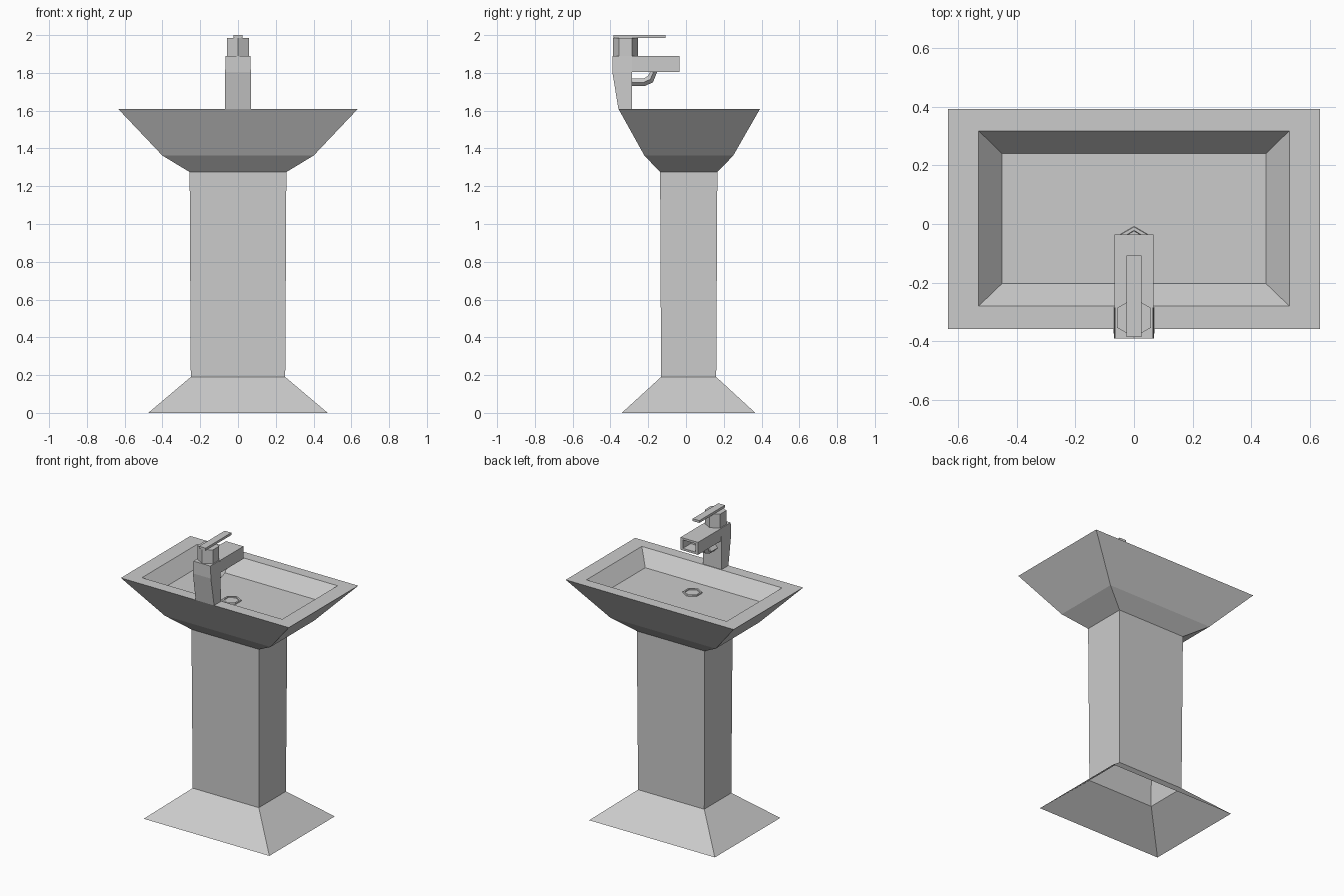
import bpy, bmesh, math

if "Cube" in bpy.data.objects:
    bpy.data.objects.remove(bpy.data.objects["Cube"])


def finish(name, bm):
    bmesh.ops.recalc_face_normals(bm, faces=bm.faces[:])
    mesh = bpy.data.meshes.new(name)
    bm.to_mesh(mesh)
    bm.free()
    ob = bpy.data.objects.new(name, mesh)
    bpy.context.collection.objects.link(ob)
    return ob


def loft(name, rings, cap_start=False, cap_end=False):
    """Skin a list of point rings with quads."""
    bm = bmesh.new()
    loops = [[bm.verts.new(p) for p in r] for r in rings]
    n = len(loops[0])
    for a, b in zip(loops, loops[1:]):
        for i in range(n):
            j = (i + 1) % n
            bm.faces.new((a[i], a[j], b[j], b[i]))
    if cap_start:
        bm.faces.new(loops[0][::-1])
    if cap_end:
        bm.faces.new(loops[-1])
    return finish(name, bm)


def rect(hx, y0, y1, z):
    return [(-hx, y0, z), (hx, y0, z), (hx, y1, z), (-hx, y1, z)]


def rect_xz(hx, z0, z1, y):
    return [(-hx, y, z0), (hx, y, z0), (hx, y, z1), (-hx, y, z1)]


def hexagon(r, cy, z):
    return [(r * math.sin(i * math.pi / 3), cy + r * math.cos(i * math.pi / 3), z)
            for i in range(6)]


# Hollow pedestal, open underneath
loft("pedestal", [rect(0.475, -0.34, 0.367, 0),
                  rect(0.25, -0.132, 0.16, 0.19),
                  rect(0.25, -0.132, 0.16, 0.197),
                  rect(0.256, -0.137, 0.166, 1.275)])

# Basin: outer shell, rim, sloped inner walls and floor
loft("basin", [rect(0.256, -0.137, 0.166, 1.275),
               rect(0.40, -0.22, 0.25, 1.362),
               rect(0.635, -0.358, 0.392, 1.61),
               rect(0.53, -0.28, 0.318, 1.61),
               rect(0.45, -0.203, 0.24, 1.515)], cap_end=True)

# Drain ring with recessed centre
loft("drain", [hexagon(0.062, -0.07, 1.515), hexagon(0.06, -0.07, 1.522),
               hexagon(0.048, -0.07, 1.522), hexagon(0.046, -0.07, 1.516)],
     cap_end=True)

# Tap body, leaning outward at the front
loft("tap_body", [rect(0.07, -0.358, -0.285, 1.61),
                  rect(0.068, -0.39, -0.285, 1.805),
                  rect(0.065, -0.39, -0.285, 1.89)], True, True)

# Spout with hollow mouth
loft("tap_spout", [rect_xz(0.066, 1.805, 1.89, -0.285),
                   rect_xz(0.066, 1.805, 1.89, -0.035),
                   rect_xz(0.048, 1.819, 1.876, -0.035),
                   rect_xz(0.048, 1.819, 1.876, -0.12)], cap_end=True)

# Curved brace beneath the spout
lower = [(-0.285, 1.73), (-0.22, 1.73), (-0.175, 1.75), (-0.153, 1.805)]
upper = [(-0.285, 1.77), (-0.225, 1.77), (-0.202, 1.783), (-0.19, 1.805)]
rings = []
for (y0, z0), (y1, z1) in zip(lower, upper):
    ym, zm = (y0 + y1) / 2, (z0 + z1) / 2
    rings.append([(-0.022, y0, z0), (0.022, y0, z0), (0.04, ym, zm),
                  (0.022, y1, z1), (-0.022, y1, z1), (-0.04, ym, zm)])
loft("spout_brace", rings)

# Hexagonal neck and flat lever
loft("lever_neck", [hexagon(0.067, -0.32, 1.89), hexagon(0.067, -0.32, 1.985)],
     True, True)
loft("lever", [rect(0.025, -0.385, -0.108, 1.984),
               rect(0.025, -0.385, -0.108, 2.0)], True, True)
